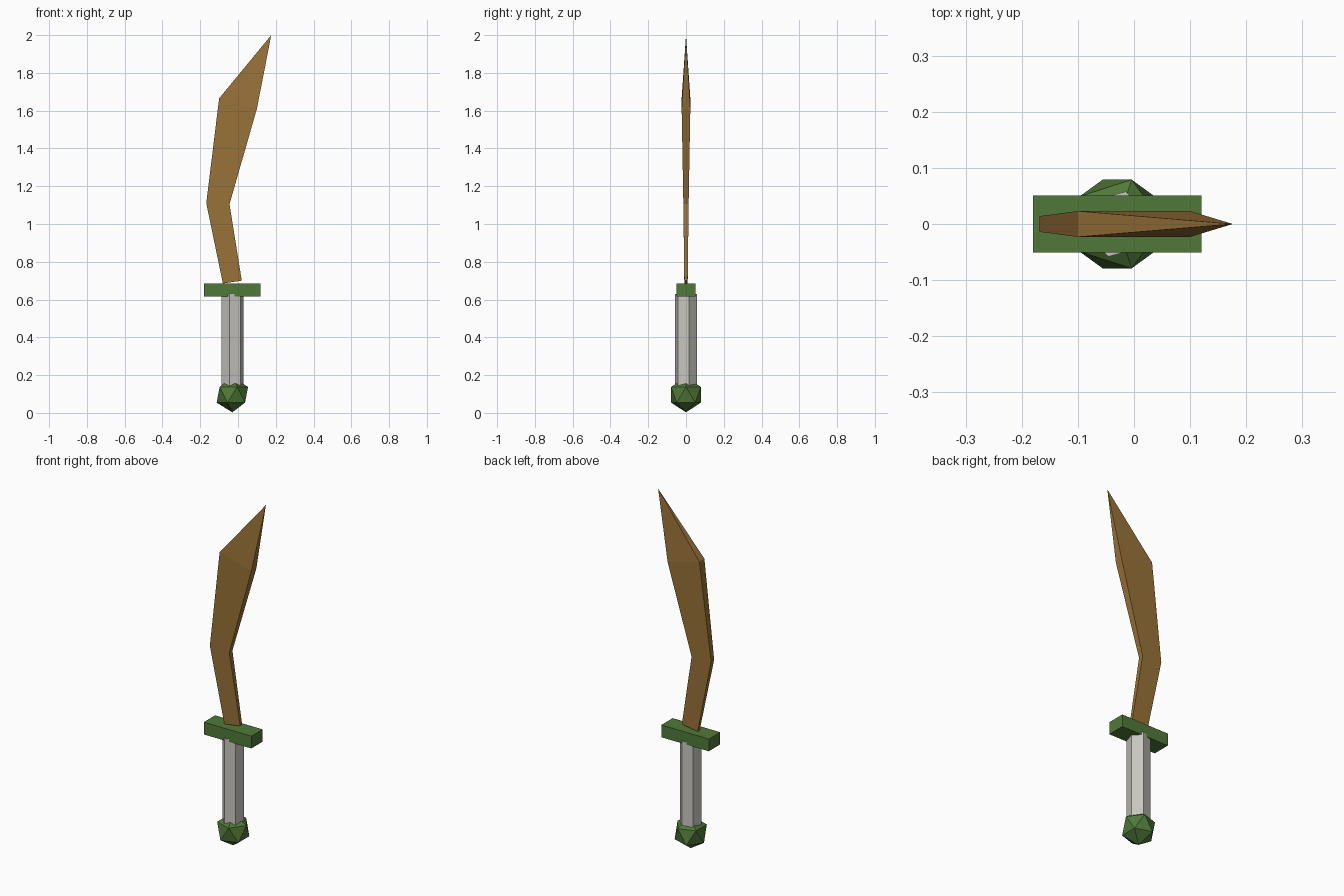
import bpy, bmesh, math
from mathutils import Matrix

cube = bpy.data.objects.get("Cube")
if cube:
    bpy.data.objects.remove(cube, do_unlink=True)

AXIS_X = -0.03  # centre line of the grip


def material(name, rgb):
    mat = bpy.data.materials.new(name)
    mat.use_nodes = True
    colour = (*rgb, 1)
    mat.diffuse_color = colour
    bsdf = next(n for n in mat.node_tree.nodes if n.type == "BSDF_PRINCIPLED")
    bsdf.inputs["Base Color"].default_value = colour
    return mat


brown = material("bronze_brown", (0.32, 0.17, 0.04))
green = material("dark_green", (0.08, 0.19, 0.04))
grey = material("pale_grey", (0.57, 0.56, 0.52))


def finish(name, bm, mat):
    bmesh.ops.recalc_face_normals(bm, faces=bm.faces)
    mesh = bpy.data.meshes.new(name)
    bm.to_mesh(mesh)
    bm.free()
    mesh.materials.append(mat)
    obj = bpy.data.objects.new(name, mesh)
    bpy.context.collection.objects.link(obj)
    return obj


# Pommel: faceted ball
bm = bmesh.new()
bmesh.ops.create_icosphere(bm, subdivisions=1, radius=0.093,
                           matrix=Matrix.Translation((AXIS_X, 0, 0.096)))
finish("pommel", bm, green)

# Grip: six-sided rod
bm = bmesh.new()
bmesh.ops.create_cone(bm, cap_ends=True, segments=6, radius1=0.06, radius2=0.06, depth=0.53)
turn = math.radians(15) - math.atan2(bm.verts[:][0].co.y, bm.verts[:][0].co.x)
bmesh.ops.transform(bm, verts=bm.verts, matrix=Matrix.Translation((AXIS_X, 0, 0.365))
                    @ Matrix.Rotation(turn, 4, "Z"))
finish("grip", bm, grey)

# Crossguard: flat bar
bm = bmesh.new()
bmesh.ops.create_cube(bm, size=1, matrix=Matrix.Translation((AXIS_X, 0, 0.65))
                      @ Matrix.Diagonal((0.30, 0.102, 0.07, 1)))
finish("crossguard", bm, green)

# Blade: bent bar lofted through sections (left x, z, right x, z, half thickness)
sections = [
    (-0.08, 0.685, 0.02, 0.70, 0.009),
    (-0.168, 1.11, -0.045, 1.105, 0.014),
    (-0.10, 1.665, 0.10, 1.61, 0.023),
]
bm = bmesh.new()
rings = []
for x1, z1, x2, z2, t in sections:
    corners = [(x1, -t, z1), (x2, -t, z2), (x2, t, z2), (x1, t, z1)]
    rings.append([bm.verts.new(c) for c in corners])
tip = bm.verts.new((0.176, 0, 2.0))
bm.faces.new(rings[0])
for i in range(4):
    j = (i + 1) % 4
    for low, high in zip(rings, rings[1:]):
        bm.faces.new((low[i], low[j], high[j], high[i]))
    bm.faces.new((rings[-1][i], rings[-1][j], tip))
finish("blade", bm, brown)
